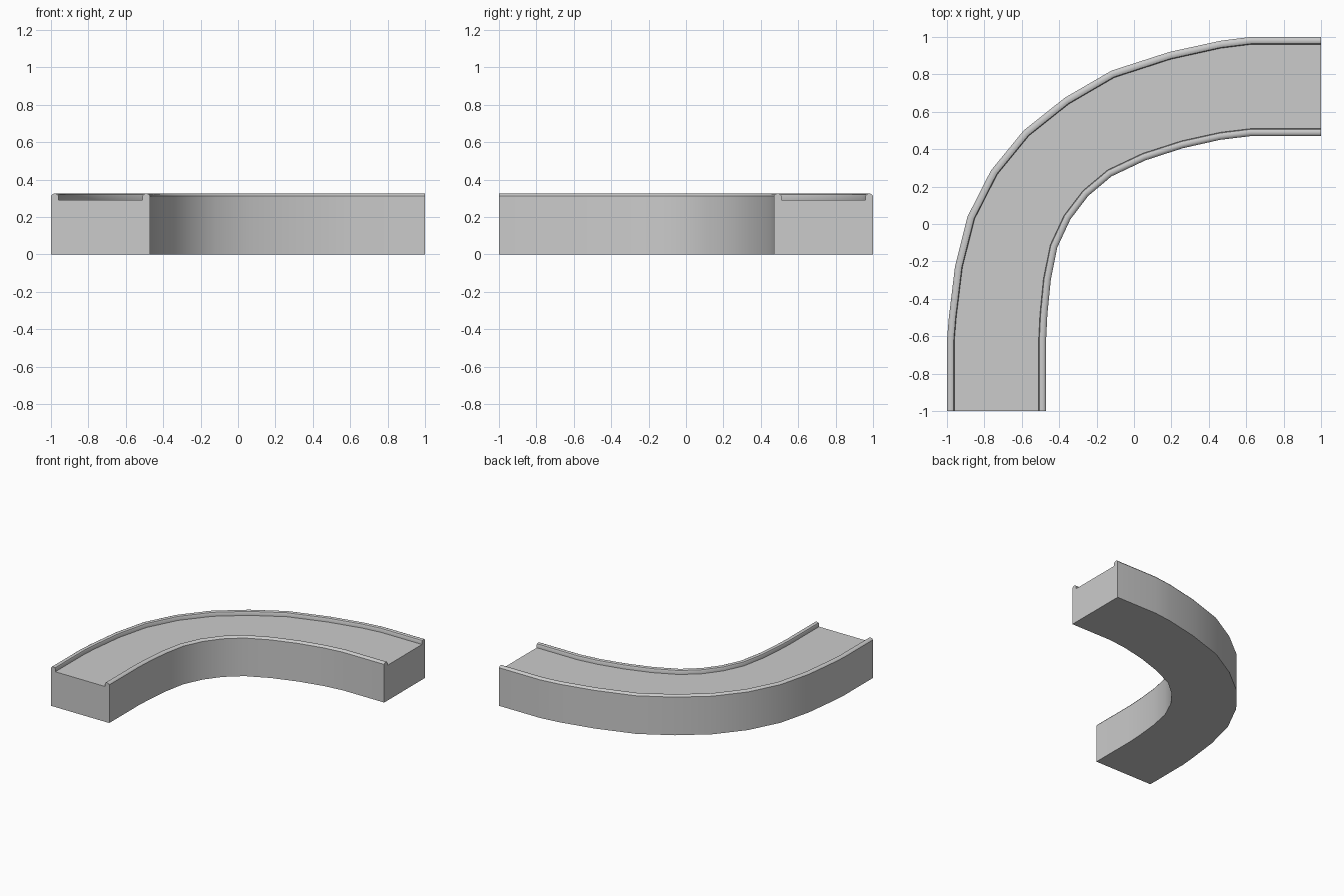
import bpy, bmesh
from mathutils import Vector

if "Cube" in bpy.data.objects:
    bpy.data.objects.remove(bpy.data.objects["Cube"])

# Matching stations along the outer and inner edges of the bend
outer = [(-1, -1), (-1, -.62), (-.99, -.5), (-.957, -.227), (-.89, .04),
         (-.765, .286), (-.59, .5), (-.37, .675), (-.12, .82), (.19, .92),
         (.465, .98), (.625, 1), (1, 1)]
inner = [(-.47, -1), (-.47, -.62), (-.463, -.48), (-.445, -.3), (-.41, -.125),
         (-.34, .025), (-.245, .15), (-.12, .255), (.06, .34), (.26, .405),
         (.46, .45), (.625, .47), (1, .47)]

# Half cross-section: distance inward from the edge, height (wall, rounded lip, floor)
half = [(0, 0), (0, .313), (.006, .321), (.015, .325), (.027, .325),
        (.036, .321), (.04, .313), (.04, .29)]


def sweep_track(name):
    bm = bmesh.new()
    rings = []
    for o, i in zip(outer, inner):
        o, i = Vector(o), Vector(i)
        across = (i - o).normalized()
        # Keep the straight ends square
        if abs(across.x) > .95:
            across = Vector((1, 0)) if o.y < -.55 else across
        ring = [bm.verts.new((*(o + across * d), z)) for d, z in half]
        ring += [bm.verts.new((*(i - across * d), z)) for d, z in reversed(half)]
        rings.append(ring)
    n = len(rings[0])
    for a, b in zip(rings, rings[1:]):
        for k in range(n):
            bm.faces.new((a[k], a[(k + 1) % n], b[(k + 1) % n], b[k]))
    bm.faces.new(rings[0])
    bm.faces.new(rings[-1])
    bmesh.ops.recalc_face_normals(bm, faces=bm.faces)
    mesh = bpy.data.meshes.new(name)
    bm.to_mesh(mesh)
    bm.free()
    obj = bpy.data.objects.new(name, mesh)
    bpy.context.collection.objects.link(obj)
    return obj


# Solid curved track with a raised lip on each side
track = sweep_track("curved_track")
bpy.context.view_layer.objects.active = track
track.select_set(True)
bpy.ops.object.shade_smooth_by_angle(angle=.6)
